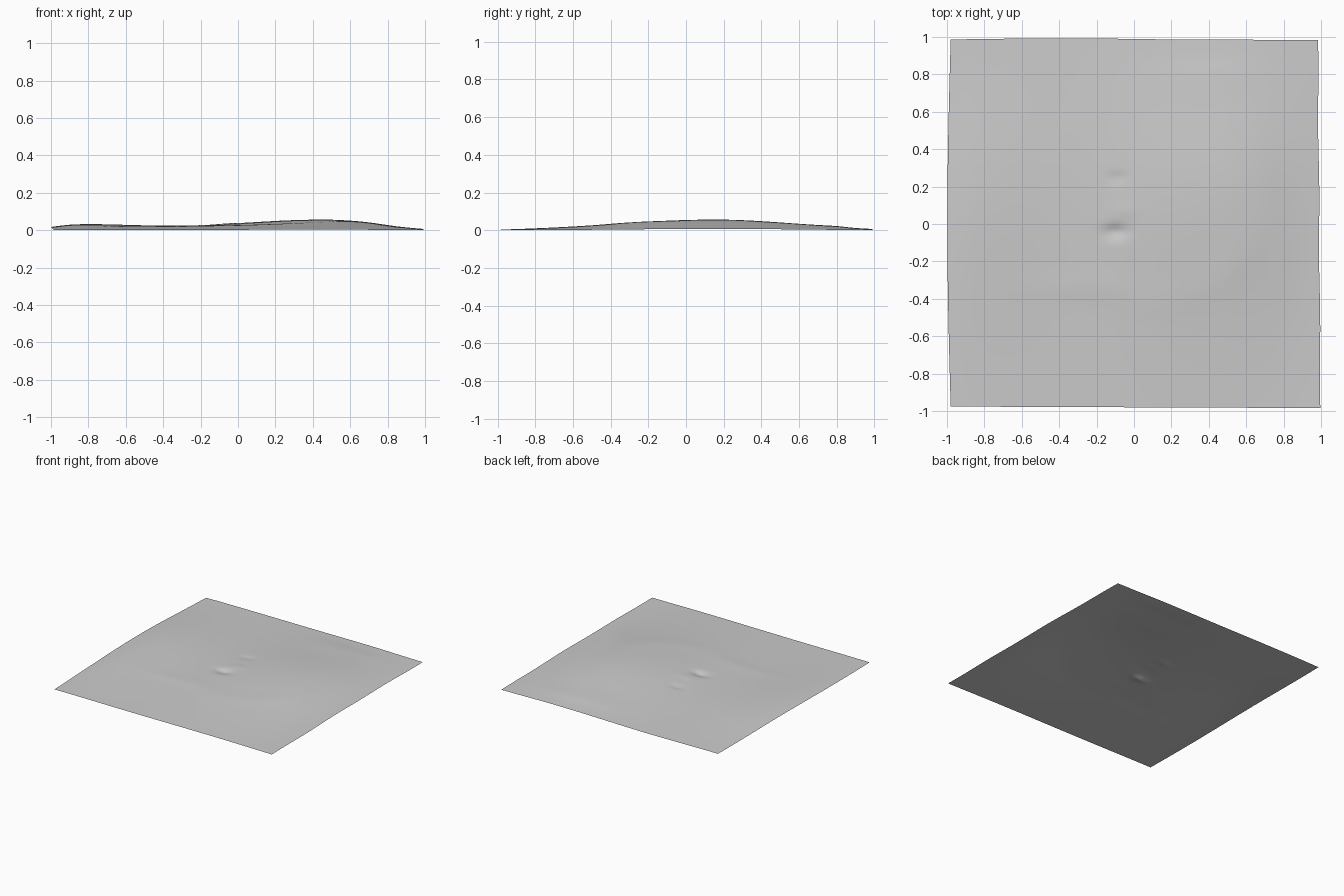
import bpy
import bmesh
from math import exp, hypot, sin, cos, pi

cube = bpy.data.objects.get("Cube")
if cube:
    bpy.data.objects.remove(cube, do_unlink=True)

SEGMENTS = 150


def material(name, value):
    mat = bpy.data.materials.new(name)
    mat.use_nodes = True
    color = (value, value, value, 1)
    mat.diffuse_color = color
    mat.node_tree.nodes["Principled BSDF"].inputs["Base Color"].default_value = color
    return mat


def hill(x, y, cx, cy, height, west, east, south, north):
    """Smooth mound with its own spread on each side."""
    dx, dy = x - cx, y - cy
    sx = west if dx < 0 else east
    sy = south if dy < 0 else north
    return height * exp(-0.5 * ((dx / sx) ** 2 + (dy / sy) ** 2))


def terrain(x, y):
    # broad swell, main dome and western rise
    z = 0.004 + 0.009 * (1 - x * x) * (1 - y * y)
    z += hill(x, y, 0.48, 0.16, 0.050, 0.45, 0.26, 0.5, 0.42)
    z += hill(x, y, -0.85, 0.15, 0.029, 0.15, 0.3, 0.5, 0.4)
    # curved ridge around the dome
    ring = (hypot(x - 0.12, y - 0.18) - 0.58) / 0.07
    z += 0.003 * exp(-0.5 * ring * ring) * max(0, 0.5 + 0.5 * (x - y))
    # low folds near the rim
    z += hill(x, y, 0.4, 0.8, 0.004, 0.2, 0.2, 0.08, 0.05)
    z += hill(x, y, 0.76, -0.18, 0.003, 0.08, 0.06, 0.15, 0.15)
    z += hill(x, y, -0.3, -0.34, 0.003, 0.2, 0.15, 0.05, 0.06)
    # small pits near the middle
    z -= hill(x, y, -0.1, -0.04, 0.016, 0.045, 0.045, 0.03, 0.025)
    z -= hill(x, y, -0.09, 0.25, 0.005, 0.04, 0.04, 0.03, 0.02)
    z += hill(x, y, -0.05, 0.07, 0.003, 0.05, 0.05, 0.03, 0.03)
    return z


def outline(u, v):
    """Bend the square's rim slightly."""
    west = -0.98 - 0.018 * cos(v * pi / 2)
    east = 0.99 - 0.007 * v + 0.002 * sin(9 * v)
    south = -0.98 - 0.004 * u
    north = 0.985 + 0.008 * exp(-4 * (u + 0.4) ** 2)
    x = west + (east - west) * (u + 1) / 2
    y = south + (north - south) * (v + 1) / 2
    return x, y


# ground sheet
bm = bmesh.new()
bmesh.ops.create_grid(bm, x_segments=SEGMENTS, y_segments=SEGMENTS, size=1)
for vert in bm.verts:
    x, y = outline(vert.co.x, vert.co.y)
    vert.co = (x, y, terrain(x, y))

# rest the lowest point on the floor
low = min(vert.co.z for vert in bm.verts)
for vert in bm.verts:
    vert.co.z -= low
for face in bm.faces:
    face.smooth = True

mesh = bpy.data.meshes.new("ground_sheet")
bm.to_mesh(mesh)
bm.free()
mesh.materials.append(material("light grey", 0.6))
ground = bpy.data.objects.new("ground_sheet", mesh)
bpy.context.collection.objects.link(ground)
